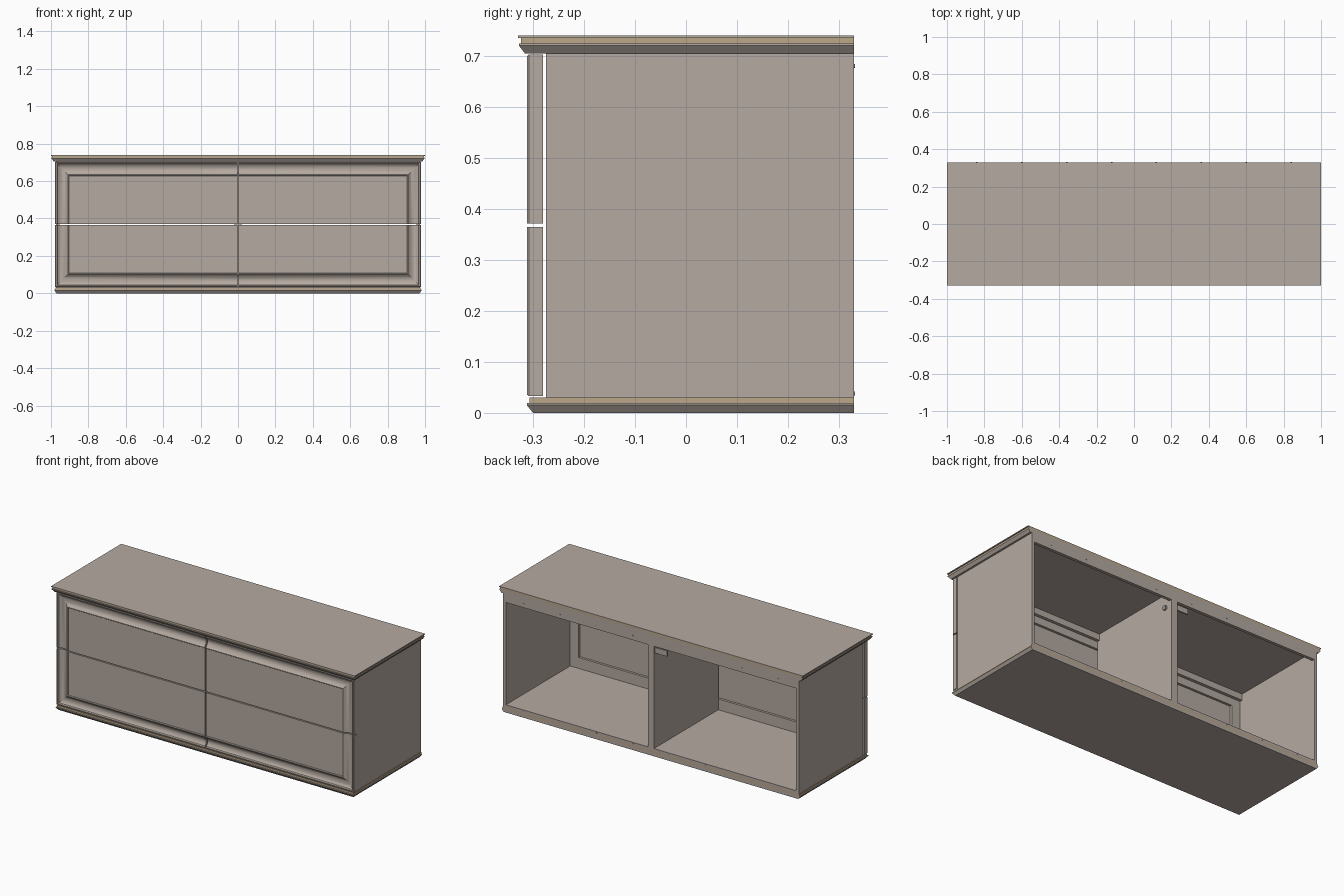
import bpy, bmesh, math

if "Cube" in bpy.data.objects:
    bpy.data.objects.remove(bpy.data.objects["Cube"])


def material(name, rgb):
    m = bpy.data.materials.new(name)
    m.diffuse_color = (*rgb, 1)
    m.use_nodes = True
    m.node_tree.nodes["Principled BSDF"].inputs["Base Color"].default_value = m.diffuse_color
    return m


TAUPE = material("taupe_paint", (0.46, 0.40, 0.355))
TAN = material("tan_trim", (0.50, 0.385, 0.255))
METAL = material("grey_metal", (0.30, 0.29, 0.28))
BACK = 0.33


def finish(name, bm, mat):
    bmesh.ops.recalc_face_normals(bm, faces=bm.faces)
    me = bpy.data.meshes.new(name)
    bm.to_mesh(me)
    bm.free()
    me.materials.append(mat)
    ob = bpy.data.objects.new(name, me)
    bpy.context.collection.objects.link(ob)
    return ob


def layer(name, lo, hi, mat=TAUPE):
    """Slab with flush back; lo and hi are (half width, front y, z)."""
    bm = bmesh.new()
    rings = [[bm.verts.new(p) for p in ((-w, f, z), (w, f, z), (w, BACK, z), (-w, BACK, z))]
             for w, f, z in (lo, hi)]
    for r in rings:
        bm.faces.new(r)
    for i in range(4):
        j = (i + 1) % 4
        bm.faces.new((rings[0][i], rings[0][j], rings[1][j], rings[1][i]))
    return finish(name, bm, mat)


def box(name, x, y, z, mat=TAUPE):
    bm = bmesh.new()
    bmesh.ops.create_cube(bm, size=1)
    for v in bm.verts:
        v.co = [a[0] + (c + 0.5) * (a[1] - a[0]) for a, c in zip((x, y, z), v.co)]
    return finish(name, bm, mat)


def disc(name, loc, r, depth, axis):
    bpy.ops.mesh.primitive_cylinder_add(
        vertices=16, radius=r, depth=depth, location=loc,
        rotation=(math.pi / 2, 0, 0) if axis == 'y' else (0, math.pi / 2, 0))
    ob = bpy.context.object
    ob.name = name
    ob.data.materials.append(METAL)


# Base plinth: bevelled foot, tan step
layer("base_bevel", (0.970, -0.300, 0.0), (0.982, -0.312, 0.015))
layer("base_lip", (0.982, -0.312, 0.015), (0.982, -0.312, 0.019))
layer("base_step", (0.977, -0.307, 0.019), (0.977, -0.307, 0.030), TAN)

# Top: bevelled moulding, tan step, thin slab
layer("top_bevel", (0.985, -0.316, 0.705), (0.998, -0.328, 0.721))
layer("top_lip", (0.998, -0.328, 0.721), (0.998, -0.328, 0.725))
layer("top_step", (0.994, -0.324, 0.725), (0.994, -0.324, 0.735), TAN)
layer("top_slab", (1.0, -0.330, 0.735), (1.0, -0.330, 0.740))

# Open-backed carcass
for side, s in (("left", -1), ("right", 1)):
    box("side_panel_" + side, sorted((s * 0.955, s * 0.974)), (-0.275, BACK), (0.030, 0.705))
    bay = sorted((s * 0.02, s * 0.955))
    box("floor_" + side, bay, (-0.275, BACK), (0.030, 0.046))
    box("back_rail_" + side, bay, (0.312, BACK), (0.655, 0.705))
    box("front_rail_" + side, bay, (-0.275, -0.257), (0.668, 0.705))
box("centre_divider", (-0.02, 0.02), (-0.275, BACK), (0.030, 0.705))

# Drawer fronts: mitred coved frame on the outer edges around a thin panel
X, ZC, H, W, GX, GZ = 0.978, 0.368, 0.335, 0.075, 0.004, 0.003
FRAME_BACK = -0.280
cove = [(0.012 + 0.054 * t / 10, -0.309 + 0.018 * math.sin(math.pi * (0.1 + 0.8 * t / 10)) - 0.004 * t / 10)
        for t in range(11)]
profile = ([(0, FRAME_BACK), (0, -0.308), (0.003, -0.312), (0.009, -0.312)] + cove +
           [(0.067, -0.309), (0.069, -0.311), (0.072, -0.311), (0.074, -0.309),
            (W, -0.305), (W, FRAME_BACK)])


def drawer_front(name, sx, sz):
    bm = bmesh.new()
    stations = (lambda u: (GX, H - u), lambda u: (X - u, H - u), lambda u: (X - u, GZ))
    rings = []
    for st in stations:
        ring = []
        for u, y in profile:
            x, z = st(u)
            ring.append(bm.verts.new((sx * x, y, ZC + sz * z)))
        rings.append(ring)
    n = len(profile)
    for a, b in zip(rings, rings[1:]):
        for i in range(n):
            j = (i + 1) % n
            bm.faces.new((a[i], a[j], b[j], b[i]))
    bm.faces.new(rings[0])
    bm.faces.new(rings[-1])
    ob = finish(name + "_frame", bm, TAUPE)
    bpy.ops.object.select_all(action='DESELECT')
    ob.select_set(True)
    bpy.context.view_layer.objects.active = ob
    bpy.ops.object.shade_smooth_by_angle(angle=math.radians(30))
    box(name + "_panel", sorted((sx * GX, sx * (X - W))), (-0.305, -0.294),
        sorted((ZC + sz * GZ, ZC + sz * (H - W))))


for vert, sz in (("lower", -1), ("upper", 1)):
    for side, sx in (("left", -1), ("right", 1)):
        drawer_front(f"drawer_{vert}_{side}", sx, sz)

# Rear hardware: bracket plate, knob on the divider, screw heads in the rails
box("bracket_plate", (-0.10, -0.02), (0.314, 0.322), (0.612, 0.645))
disc("divider_knob", (0.024, 0.28, 0.625), 0.014, 0.012, 'x')
for i in range(8):
    x = -0.84 + 0.24 * i
    disc("rail_screw", (x, BACK, 0.68), 0.004, 0.002, 'y')
    disc("floor_screw", (x, BACK, 0.038), 0.004, 0.002, 'y')
